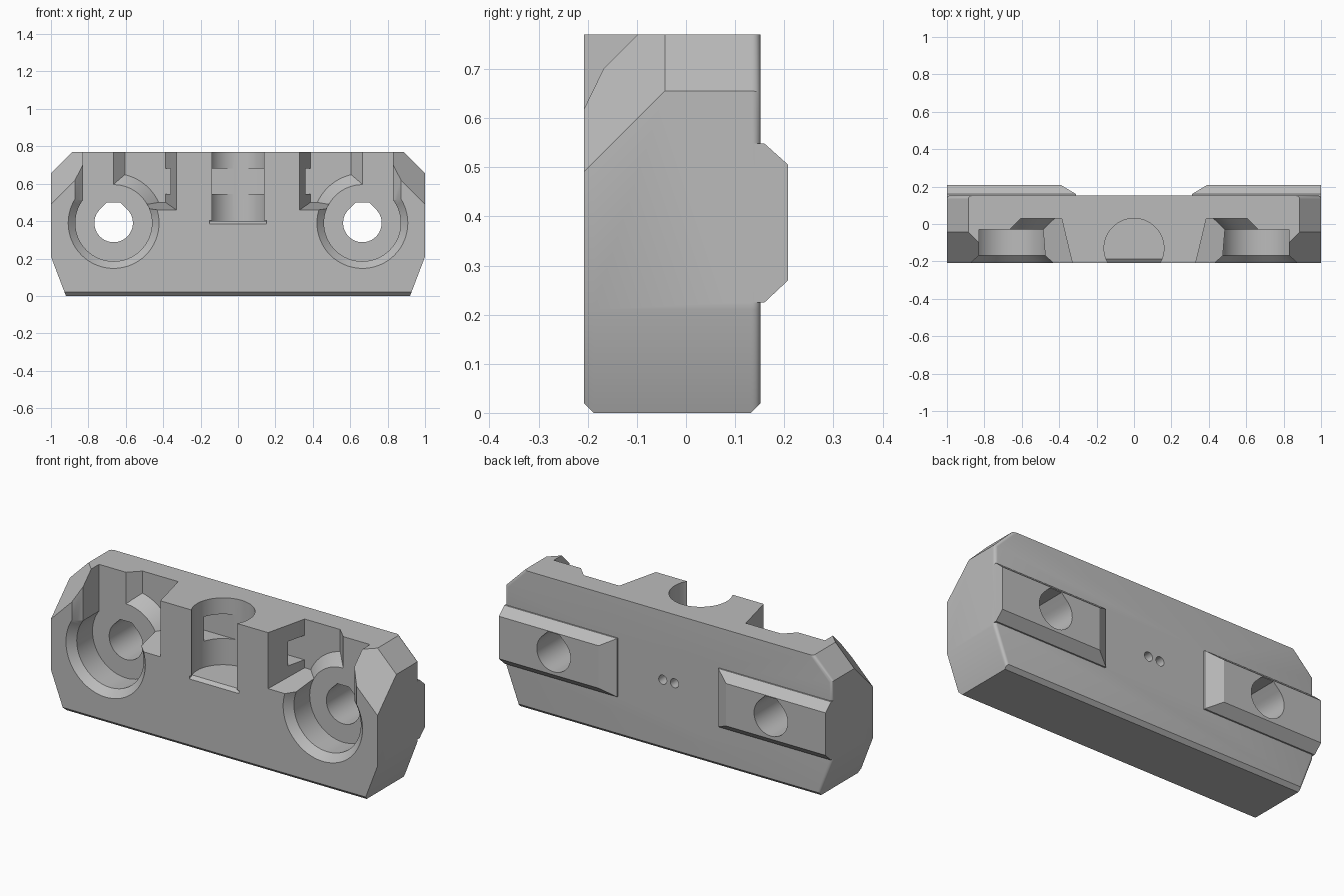
import bpy, bmesh, math

default = bpy.data.objects.get("Cube")
if default:
    bpy.data.objects.remove(default, do_unlink=True)

grey = bpy.data.materials.new("plain_grey")
grey.use_nodes = True
COLOUR = (0.5, 0.5, 0.5, 1)
grey.diffuse_color = COLOUR
grey.node_tree.nodes["Principled BSDF"].inputs["Base Color"].default_value = COLOUR

FRONT, BACK, TOP = -0.208, 0.152, 0.77
HOLE_X, HOLE_Z = 0.665, 0.39
SEAT, DEEP = -0.03, 0.03      # depths of the screw seat and of the pocket
OUT = -0.3                    # cutters run out past the front face


def loft_mesh(rings):
    """Skin a stack of closed rings and cap both ends."""
    bm = bmesh.new()
    rows = [[bm.verts.new(p) for p in ring] for ring in rings]
    n = len(rows[0])
    for a, b in zip(rows, rows[1:]):
        for i in range(n):
            j = (i + 1) % n
            bm.faces.new((a[i], a[j], b[j], b[i]))
    bm.faces.new(rows[0])
    bm.faces.new(rows[-1])
    bmesh.ops.recalc_face_normals(bm, faces=bm.faces)
    return bm


def make(name, bm):
    mesh = bpy.data.meshes.new(name)
    bm.to_mesh(mesh)
    bm.free()
    mesh.materials.append(grey)
    obj = bpy.data.objects.new(name, mesh)
    bpy.context.collection.objects.link(obj)
    return obj


def loft(name, rings):
    return make(name, loft_mesh(rings))


def boolean(target, tool, operation="DIFFERENCE"):
    mod = target.modifiers.new(tool.name, "BOOLEAN")
    mod.operation, mod.solver, mod.object = operation, "EXACT", tool
    bpy.context.view_layer.objects.active = target
    bpy.ops.object.modifier_apply(modifier=mod.name)
    bpy.data.objects.remove(tool, do_unlink=True)


def rect(y, x0, x1, z0, z1):
    return [(x0, y, z0), (x1, y, z0), (x1, y, z1), (x0, y, z1)]


def disc(y, r, x, z, n=64):
    return [(x + r * math.cos(math.tau * i / n), y, z + r * math.sin(math.tau * i / n))
            for i in range(n)]


def block_ring(y, low):
    """Eight-sided outline; low lifts the bottom edge along the slanted sides."""
    half = [(0.92 + low * 0.08 / 0.21, low), (1, 0.21), (1, 0.655), (0.885, TOP)]
    return [(x, y, z) for x, z in half] + [(-x, y, z) for x, z in reversed(half)]


# Main block with chamfered bottom edges
bm = loft_mesh([block_ring(FRONT, 0.02), block_ring(FRONT + 0.02, 0),
                block_ring(BACK - 0.02, 0), block_ring(BACK, 0.02)])

# Soft rounding on the back edges of both ends
ends = [e for e in bm.edges if all(v.co.y > BACK - 0.001 for v in e.verts)
        and abs(e.verts[0].co.z - e.verts[1].co.z) > 0.01]
bmesh.ops.bevel(bm, geom=ends, offset=0.016, segments=4, profile=0.5, affect="EDGES")

# Diagonal cuts on the front top corners
for s in (1, -1):
    cut = bmesh.ops.bisect_plane(bm, geom=bm.verts[:] + bm.edges[:] + bm.faces[:],
                                 plane_co=(s, FRONT, 0.49), plane_no=(s, -1, 1),
                                 clear_outer=True)
    rim = [g for g in cut["geom_cut"] if isinstance(g, bmesh.types.BMEdge)]
    bmesh.ops.holes_fill(bm, edges=rim, sides=0)
bmesh.ops.recalc_face_normals(bm, faces=bm.faces)
body = make("mounting_block", bm)

for s in (1, -1):
    hx = s * HOLE_X

    # Raised locating key on the back
    boolean(body, loft("back_key", [
        rect(0.1, s * 0.31, s, 0.225, 0.548),
        rect(0.16, s * 0.31, s, 0.225, 0.548),
        rect(BACK + 0.056, s * 0.39, s, 0.27, 0.505)]), "UNION")

    # Tapered pocket that leaves a conical shoulder around the screw seat
    pocket = loft("pocket_cutter", [
        rect(DEEP, s * 0.387, s * 0.605, 0.5, 1),
        rect(SEAT, s * 0.373, s * HOLE_X, 0.49, 1),
        rect(FRONT, s * 0.33, s * HOLE_X, 0.46, 1),
        rect(OUT, s * 0.309, s * HOLE_X, 0.445, 1)])
    boolean(pocket, loft("shoulder", [disc(0.04, 0.275, hx, HOLE_Z),
                                      disc(SEAT - 0.001, 0.204, hx, HOLE_Z)]))
    boolean(body, pocket)

    # Counterbore with a chamfered rim
    boolean(body, loft("counterbore_cutter", [
        disc(SEAT, 0.205, hx, HOLE_Z), disc(FRONT + 0.04, 0.205, hx, HOLE_Z),
        disc(FRONT, 0.243, hx, HOLE_Z), disc(OUT, 0.243, hx, HOLE_Z)]))

    # Open slot from the counterbore up through the top
    section = [(0.83, SEAT), (0.83, FRONT + 0.04), (0.872, FRONT), (0.872, OUT),
               (0.66, OUT), (0.66, SEAT)]
    boolean(body, loft("slot_cutter", [[(s * x, y, z) for x, y in section]
                                       for z in (HOLE_Z + 0.05, 1)]))

    # Screw hole with a flat-topped teardrop outline
    r, flat = 0.103, 0.11
    arc = [math.radians(135 + 270 * i / 40) for i in range(41)]
    tear = [(r * math.cos(a), r * math.sin(a)) for a in arc]
    w = r * math.sqrt(2) - flat
    tear += [(w, flat), (-w, flat)]
    boolean(body, loft("screw_hole_cutter", [[(hx + x, y, HOLE_Z + z) for x, z in tear]
                                             for y in (OUT, -OUT)]))

    # Small blind hole in the back
    boolean(body, loft("pin_hole_cutter", [disc(y, 0.025, s * 0.036, HOLE_Z, 24)
                                           for y in (0.09, 0.2)]))

# Round central channel, open to the front and top
channel = [[(x, y - 0.13, z) for x, _, y in disc(0, 0.16, 0, 0)] for z in (0.4, 1)]
boolean(body, loft("channel_cutter", channel))

# Sloped lip at the front of the channel floor
lip = [(-0.185, 0.402), (FRONT, 0.385), (OUT, 0.33), (OUT, 0.402)]
boolean(body, loft("lip_cutter", [[(x, y, z) for y, z in lip] for x in (-0.152, 0.152)]))

# Narrow tunnel joining the pockets through the channel
boolean(body, loft("tunnel_cutter", [rect(y, -0.396, 0.396, 0.545, 0.68)
                                     for y in (-0.08, 0.028)]))

# Smooth curved walls, crisp edges
bpy.ops.object.select_all(action="DESELECT")
body.select_set(True)
bpy.context.view_layer.objects.active = body
bpy.ops.object.shade_smooth_by_angle(angle=math.radians(25))
